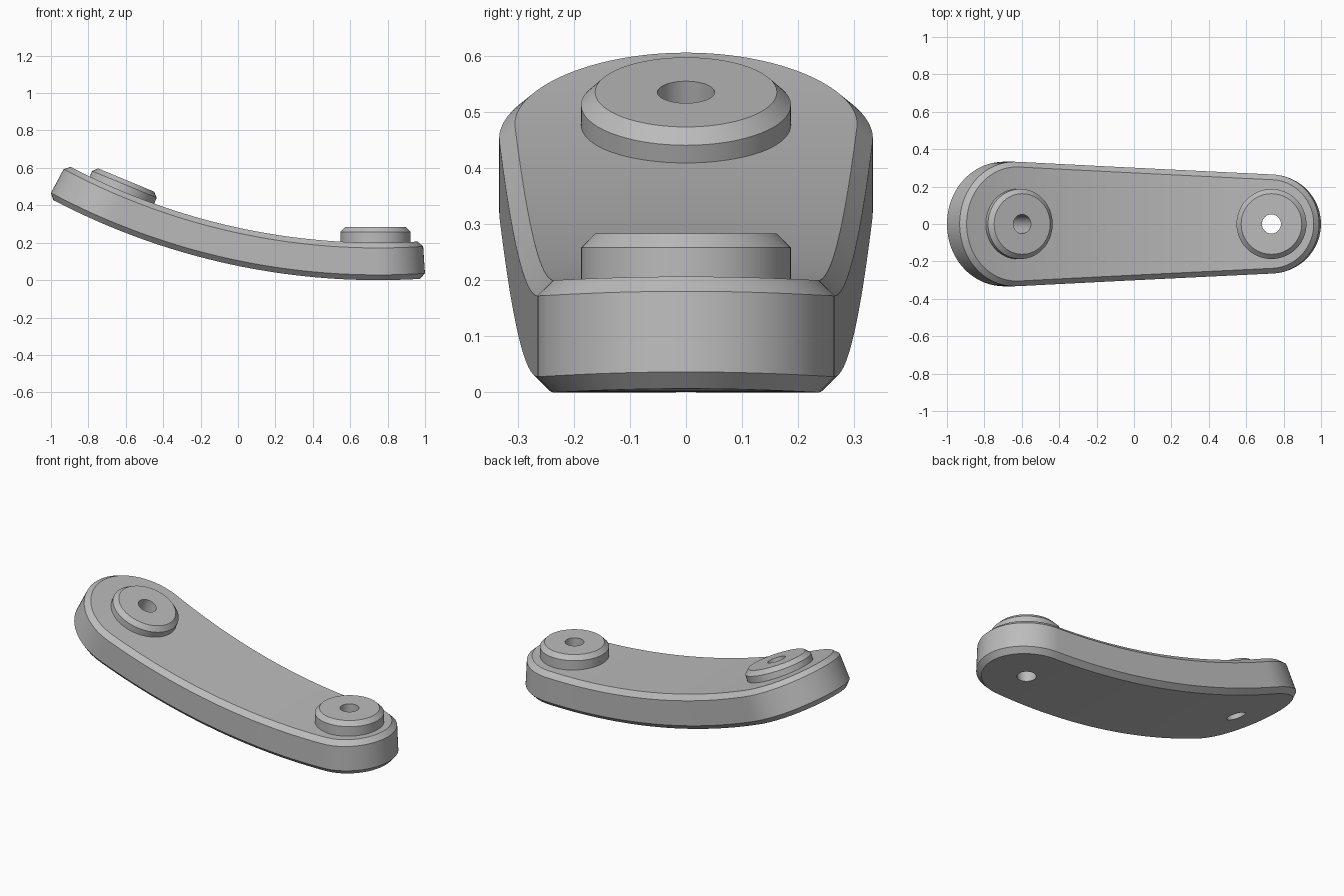
import bpy, bmesh, math
from mathutils import Matrix, Vector

if "Cube" in bpy.data.objects:
    bpy.data.objects.remove(bpy.data.objects["Cube"])

grey = bpy.data.materials.new("grey")
grey.diffuse_color = (0.5, 0.5, 0.5, 1)
grey.use_nodes = True
grey.node_tree.nodes["Principled BSDF"].inputs["Base Color"].default_value = grey.diffuse_color

X0, R = 0.75, 3.74            # bend centre in x, bottom bend radius
REF = 3.64                    # neutral bend radius
THICK, CH = 0.2, 0.028        # plate thickness, chamfer
S_LEFT, R_LEFT = -1.454, 0.333
S_RIGHT, R_RIGHT = -0.02, 0.265
TILT = 0.393


def finish(name, bm):
    bmesh.ops.recalc_face_normals(bm, faces=bm.faces)
    mesh = bpy.data.meshes.new(name)
    bm.to_mesh(mesh)
    bm.free()
    mesh.materials.append(grey)
    ob = bpy.data.objects.new(name, mesh)
    bpy.context.collection.objects.link(ob)
    return ob


def half_outline(inset):
    """Upper half of the tapered slot, left tip to right tip."""
    a = math.asin((R_LEFT - R_RIGHT) / (S_RIGHT - S_LEFT))
    up = math.pi / 2 - a
    rl, rr, n = R_LEFT - inset, R_RIGHT - inset, 24

    def arc(c, r, t0, t1):
        return [Vector((c + r * math.cos(t0 + (t1 - t0) * i / n),
                        r * math.sin(t0 + (t1 - t0) * i / n))) for i in range(n + 1)]
    left, right = arc(S_LEFT, rl, math.pi, up), arc(S_RIGHT, rr, up, 0)
    mid = [left[-1].lerp(right[0], i / 40) for i in range(1, 40)]
    return left + mid + right


def bend(s, y, z):
    t, r = s / REF, R - z
    return (X0 + r * math.sin(t), y, R - r * math.cos(t))


# bent plate: four outline layers, capped by strips across the width
bm = bmesh.new()
rings = []
for inset, z in ((CH, 0), (0, CH), (0, THICK - CH), (CH, THICK)):
    half = half_outline(inset)
    loop = [(p.x, p.y) for p in half] + [(p.x, -p.y) for p in half[-2:0:-1]]
    rings.append([bm.verts.new(bend(s, y, z)) for s, y in loop])
N = len(rings[0])
for lo, hi in zip(rings, rings[1:]):
    for i in range(N):
        j = (i + 1) % N
        bm.faces.new((lo[i], lo[j], hi[j], hi[i]))
for ring in (rings[0], rings[-1]):
    for i in range(N // 2):
        quad = [ring[i], ring[i + 1], ring[(N - i - 1) % N], ring[(N - i) % N]]
        bm.faces.new(list(dict.fromkeys(quad)))
plate = finish("bent_plate", bm)


def lathe(name, profile, matrix, closed, n=64):
    bm = bmesh.new()
    rows = [[bm.verts.new(matrix @ Vector((r * math.cos(2 * math.pi * k / n),
                                           r * math.sin(2 * math.pi * k / n), z)))
             for k in range(n)] for r, z in profile]
    pairs = list(zip(rows, rows[1:]))
    if closed:
        pairs.append((rows[-1], rows[0]))
    else:
        bm.faces.new(rows[0])
        bm.faces.new(rows[-1])
    for a, b in pairs:
        for k in range(n):
            m = (k + 1) % n
            bm.faces.new((a[k], a[m], b[m], b[k]))
    return finish(name, bm)


# bosses with holes running through the plate
parts = [plate]
HOLE = 0.051
for name, top, tilt, h in (("left", (-0.598, 0, 0.535), TILT, 0.063),
                           ("right", (0.735, 0, 0.283), 0, 0.083)):
    mat = Matrix.Translation(top) @ Matrix.Rotation(tilt, 4, 'Y')
    parts.append(lathe(name + "_boss", [(HOLE, -h - 0.004), (0.187, -h - 0.004),
                                        (0.187, -0.025), (0.162, 0), (HOLE, 0)], mat, True))
    cutter = lathe(name + "_hole_cutter", [(HOLE, -0.6), (HOLE, 0.2)], mat, False)
    cutter.hide_render = True
    mod = plate.modifiers.new("hole", 'BOOLEAN')
    mod.operation, mod.solver, mod.object = 'DIFFERENCE', 'EXACT', cutter
    bpy.context.view_layer.objects.active = plate
    bpy.ops.object.modifier_apply(modifier=mod.name)
    bpy.data.objects.remove(cutter)

# smooth shading with crisp chamfers
bpy.ops.object.select_all(action='DESELECT')
for ob in parts:
    ob.select_set(True)
bpy.context.view_layer.objects.active = plate
bpy.ops.object.shade_smooth_by_angle(angle=math.radians(30))
